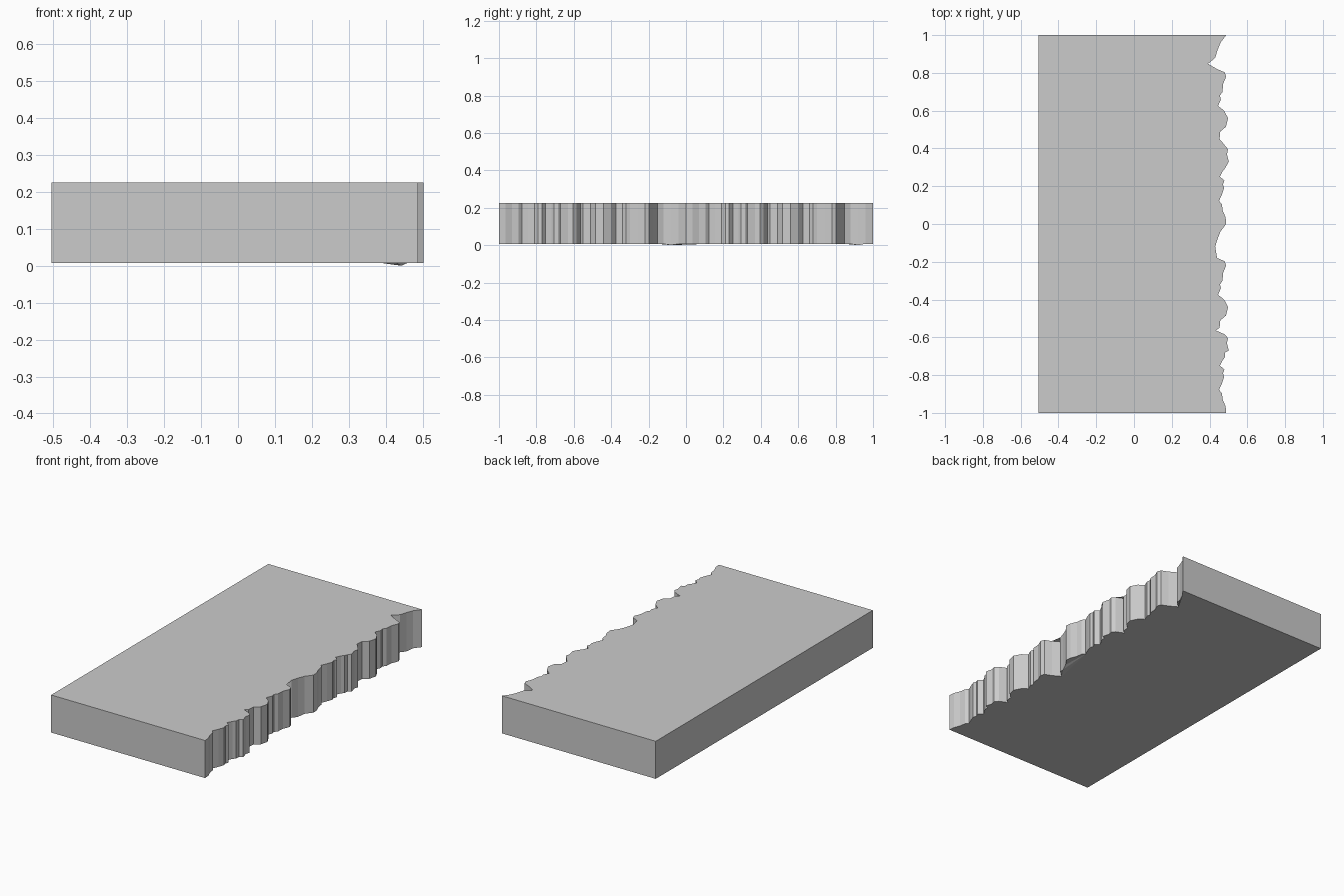
import bpy
import bmesh

if "Cube" in bpy.data.objects:
    bpy.data.objects.remove(bpy.data.objects["Cube"])

LEFT, TOP, BASE = -0.505, 0.226, 0.007

# Broken edge of one slab, as (x, y) from y = 0 to y = 1; it repeats once
EDGE = [(0.488, 0.0), (0.485, 0.035), (0.47, 0.07), (0.465, 0.105), (0.45, 0.122),
        (0.465, 0.155), (0.477, 0.19), (0.471, 0.21), (0.479, 0.23), (0.455, 0.25),
        (0.47, 0.28), (0.482, 0.295), (0.483, 0.32), (0.502, 0.33), (0.492, 0.37),
        (0.498, 0.395), (0.482, 0.415), (0.432, 0.437), (0.453, 0.45), (0.457, 0.49),
        (0.487, 0.515), (0.498, 0.56), (0.477, 0.6), (0.445, 0.625), (0.46, 0.66),
        (0.455, 0.68), (0.469, 0.70), (0.471, 0.74), (0.488, 0.78), (0.48, 0.803),
        (0.44, 0.82), (0.392, 0.848), (0.43, 0.88), (0.442, 0.92), (0.458, 0.96)]
LOW_Y = 0.92  # the one slightly sagging point under each slab

# Outline: straight back edge, then the two repeats of the broken edge
outline = [(LEFT, 1, BASE), (LEFT, -1, BASE)]
for shift in (-1, 0):
    for x, y in EDGE:
        outline.append((x, y + shift, 0.0 if y == LOW_Y else BASE))
outline.append((EDGE[0][0], 1, BASE))

bm = bmesh.new()
lower = [bm.verts.new(p) for p in outline]
upper = [bm.verts.new((x, y, TOP)) for x, y, _ in outline]
bm.faces.new(upper)
bm.faces.new(lower[::-1])
n = len(outline)
for i in range(n):
    j = (i + 1) % n
    bm.faces.new((lower[i], lower[j], upper[j], upper[i]))
bmesh.ops.triangulate(bm, faces=[f for f in bm.faces if len(f.verts) > 4])
bmesh.ops.recalc_face_normals(bm, faces=bm.faces)

mesh = bpy.data.meshes.new("ledge_slab")
bm.to_mesh(mesh)
bm.free()
slab = bpy.data.objects.new("ledge_slab", mesh)
bpy.context.collection.objects.link(slab)
